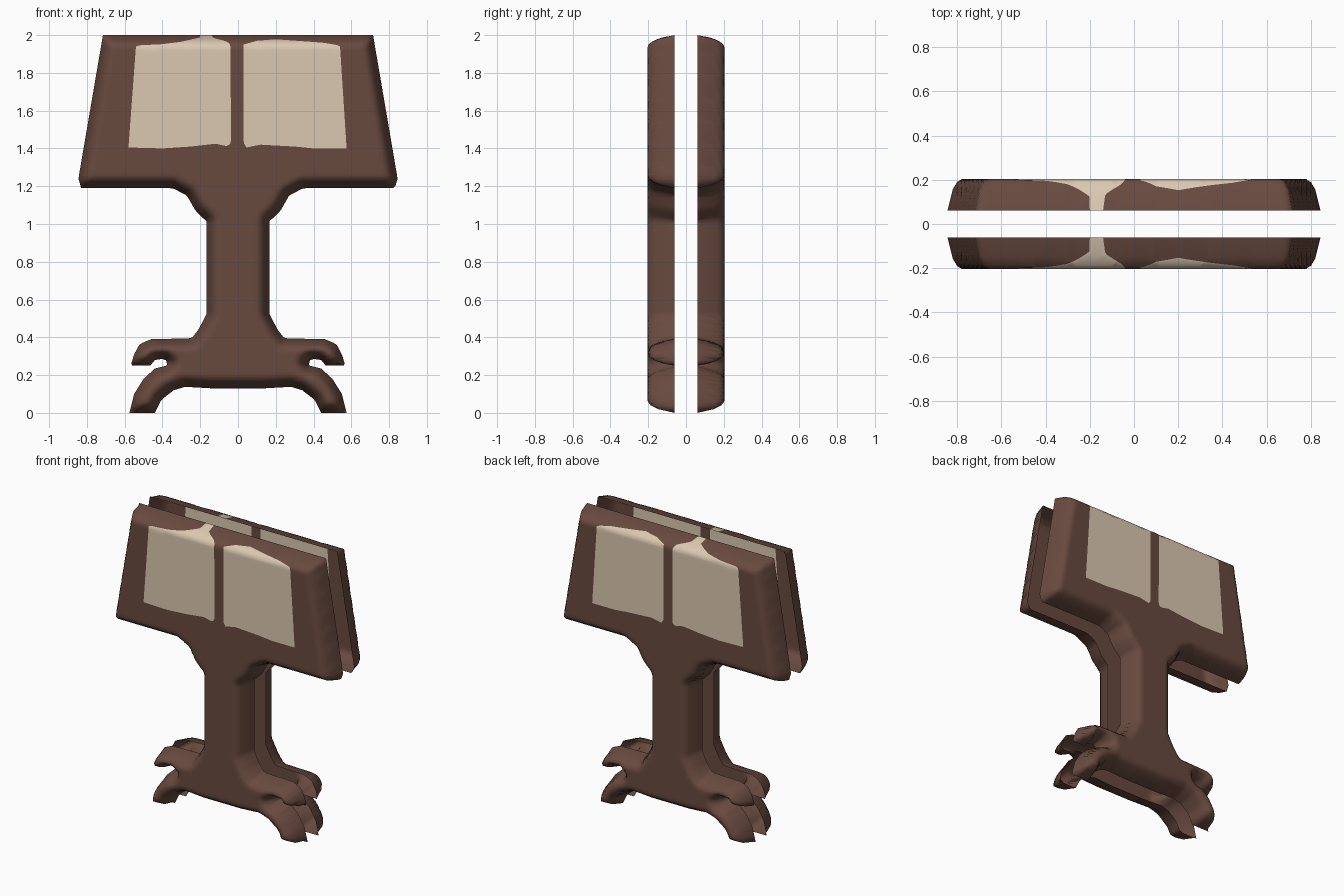
import bpy, bmesh
from mathutils import Vector
from mathutils.geometry import intersect_point_line

cube = bpy.data.objects.get("Cube")
if cube:
    bpy.data.objects.remove(cube)

STEP = 0.02      # sheet grid size
RIM = 0.065      # width of the rounded rim
INNER, OUTER = 0.06, 0.203  # depth of the open edge and of the flat face


def material(name, colour):
    mat = bpy.data.materials.new(name)
    mat.use_nodes = True
    mat.diffuse_color = colour
    mat.node_tree.nodes["Principled BSDF"].inputs["Base Color"].default_value = colour
    return mat


def inside(p, poly):
    hit = False
    for a, b in zip(poly, poly[1:] + poly[:1]):
        if (a.y > p.y) != (b.y > p.y) and p.x < a.x + (p.y - a.y) * (b.x - a.x) / (b.y - a.y):
            hit = not hit
    return hit


def nearest(p, poly):
    best, best_d = None, 1e9
    for a, b in zip(poly, poly[1:] + poly[:1]):
        t = intersect_point_line(p, a, b)[1]
        q = a.lerp(b, min(max(t, 0), 1))
        d = (q - p).length
        if d < best_d:
            best, best_d = q, d
    return best, best_d


# Half silhouette of the stand: desk, post, scroll, foot
half = [(0.715, 2.0), (0.845, 1.24), (0.83, 1.19), (0.345, 1.19), (0.27, 1.15),
        (0.225, 1.07), (0.168, 1.015), (0.168, 0.52), (0.21, 0.44), (0.245, 0.395),
        (0.46, 0.39), (0.52, 0.365), (0.55, 0.31), (0.568, 0.25), (0.465, 0.25),
        (0.44, 0.28), (0.39, 0.287), (0.365, 0.265), (0.38, 0.25), (0.44, 0.235),
        (0.5, 0.18), (0.55, 0.1), (0.575, 0.0), (0.44, 0.0), (0.405, 0.07),
        (0.34, 0.12), (0.28, 0.138), (0.14, 0.13)]
outline = [Vector(p) for p in half] + [Vector((-x, z)) for x, z in reversed(half)]

# Two open pages with wavy top and bottom edges
left_page = [(-0.58, 1.405), (-0.4, 1.4), (-0.25, 1.41), (-0.12, 1.425), (-0.05, 1.41),
             (-0.037, 1.43), (-0.04, 1.95), (-0.06, 1.967), (-0.13, 1.985), (-0.147, 2.01),
             (-0.185, 2.01), (-0.2, 1.988), (-0.3, 1.965), (-0.4, 1.952), (-0.54, 1.945)]
right_page = [(0.03, 1.43), (0.045, 1.405), (0.12, 1.42), (0.3, 1.41), (0.4, 1.4),
              (0.575, 1.4), (0.54, 1.945), (0.45, 1.96), (0.2, 1.978), (0.1, 1.97),
              (0.03, 1.95)]
pages = [[Vector(p) for p in page] for page in (left_page, right_page)]

# Sheet filling the silhouette, page faces chosen by position
bm = bmesh.new()
grid = {}


def vert(i, k):
    if (i, k) not in grid:
        grid[i, k] = bm.verts.new((i * STEP, 0, k * STEP))
    return grid[i, k]


for i in range(-44, 44):
    for k in range(100):
        centre = Vector(((i + 0.5) * STEP, (k + 0.5) * STEP))
        if inside(centre, outline):
            face = bm.faces.new([vert(i, k), vert(i + 1, k), vert(i + 1, k + 1), vert(i, k + 1)])
            face.smooth = True
            face.material_index = int(any(inside(centre, page) for page in pages))

# Fit the borders to the drawn edges, then push the sheet out into a rounded shell
for v in bm.verts:
    p = Vector((v.co.x, v.co.z))
    if v.is_boundary:
        p = nearest(p, outline)[0]
    elif len({f.material_index for f in v.link_faces}) > 1:
        p = min((nearest(p, page) for page in pages), key=lambda r: r[1])[0]
    t = min(nearest(p, outline)[1] / RIM, 1)
    depth = INNER + (OUTER - INNER) * (1 - (1 - t) ** 2) ** 0.75
    v.co = (p.x, -depth, p.y)

mesh = bpy.data.meshes.new("book_stand_shell")
bm.to_mesh(mesh)
bm.free()
mesh.materials.append(material("dark brown wood", (0.138, 0.068, 0.049, 1)))
mesh.materials.append(material("cream paper", (0.71, 0.58, 0.44, 1)))
stand = bpy.data.objects.new("book_stand_shell", mesh)
bpy.context.collection.objects.link(stand)

# Matching back shell
mirror = stand.modifiers.new("back_shell", 'MIRROR')
mirror.use_axis = (False, True, False)
mirror.use_mirror_merge = False
